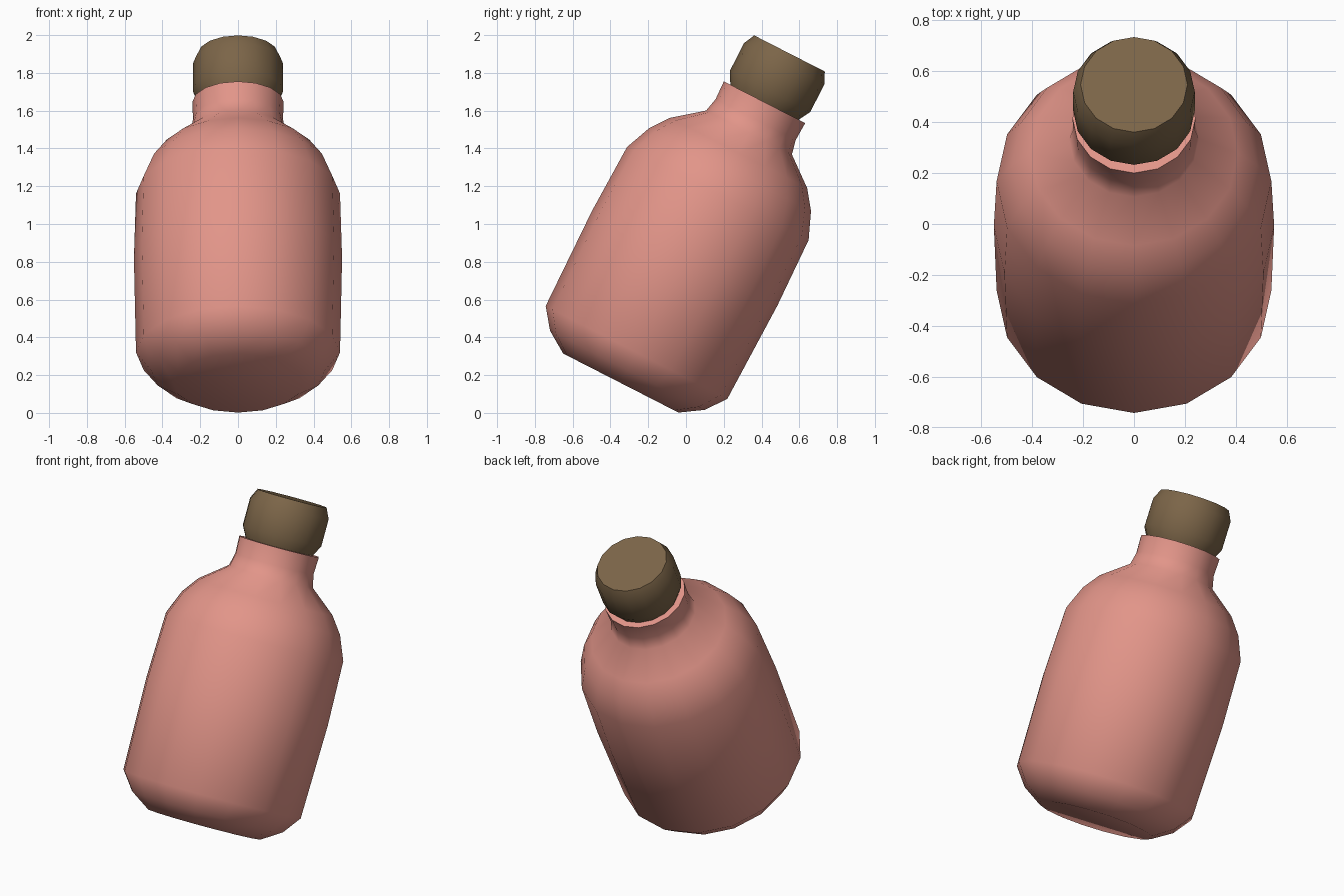
import bpy, bmesh, math

if "Cube" in bpy.data.objects:
    bpy.data.objects.remove(bpy.data.objects["Cube"])

TILT = math.radians(27.1)
BASE = (0, -0.345, 0.158)
SIDES = 16


def lathe(name, profile, color):
    """Closed solid of revolution from (radius, height), leaning backwards."""
    bm = bmesh.new()
    rings = []
    for r, h in profile:
        rings.append([bm.verts.new((r * math.cos(2 * math.pi * i / SIDES),
                                    r * math.sin(2 * math.pi * i / SIDES), h))
                      for i in range(SIDES)])
    for a, b in zip(rings, rings[1:]):
        for i in range(SIDES):
            j = (i + 1) % SIDES
            bm.faces.new((a[i], a[j], b[j], b[i]))
    bm.faces.new(rings[0][::-1])
    bm.faces.new(rings[-1])
    mesh = bpy.data.meshes.new(name)
    bm.to_mesh(mesh)
    bm.free()
    obj = bpy.data.objects.new(name, mesh)
    bpy.context.collection.objects.link(obj)
    obj.location = BASE
    obj.rotation_euler = (-TILT, 0, 0)
    mat = bpy.data.materials.new(name + "_colour")
    mat.diffuse_color = color
    mat.use_nodes = True
    mat.node_tree.nodes["Principled BSDF"].inputs["Base Color"].default_value = mat.diffuse_color
    mesh.materials.append(mat)
    bpy.ops.object.select_all(action='DESELECT')
    obj.select_set(True)
    bpy.context.view_layer.objects.active = obj
    bpy.ops.object.shade_smooth_by_angle(angle=math.radians(55))
    return obj


# Bottle: rounded foot, slightly bulged body, shoulder, neck
lathe("bottle", [
    (0.343, 0.0), (0.460, 0.076), (0.540, 0.182), (0.551, 0.742),
    (0.540, 1.127), (0.481, 1.270), (0.408, 1.368), (0.255, 1.490),
    (0.238, 1.567), (0.242, 1.670)], (0.76, 0.30, 0.25, 1))

# Stopper: narrow foot resting in the neck, chamfered top
lathe("stopper", [
    (0.198, 1.660), (0.239, 1.735), (0.239, 1.899), (0.210, 1.960)],
    (0.20, 0.13, 0.065, 1))
